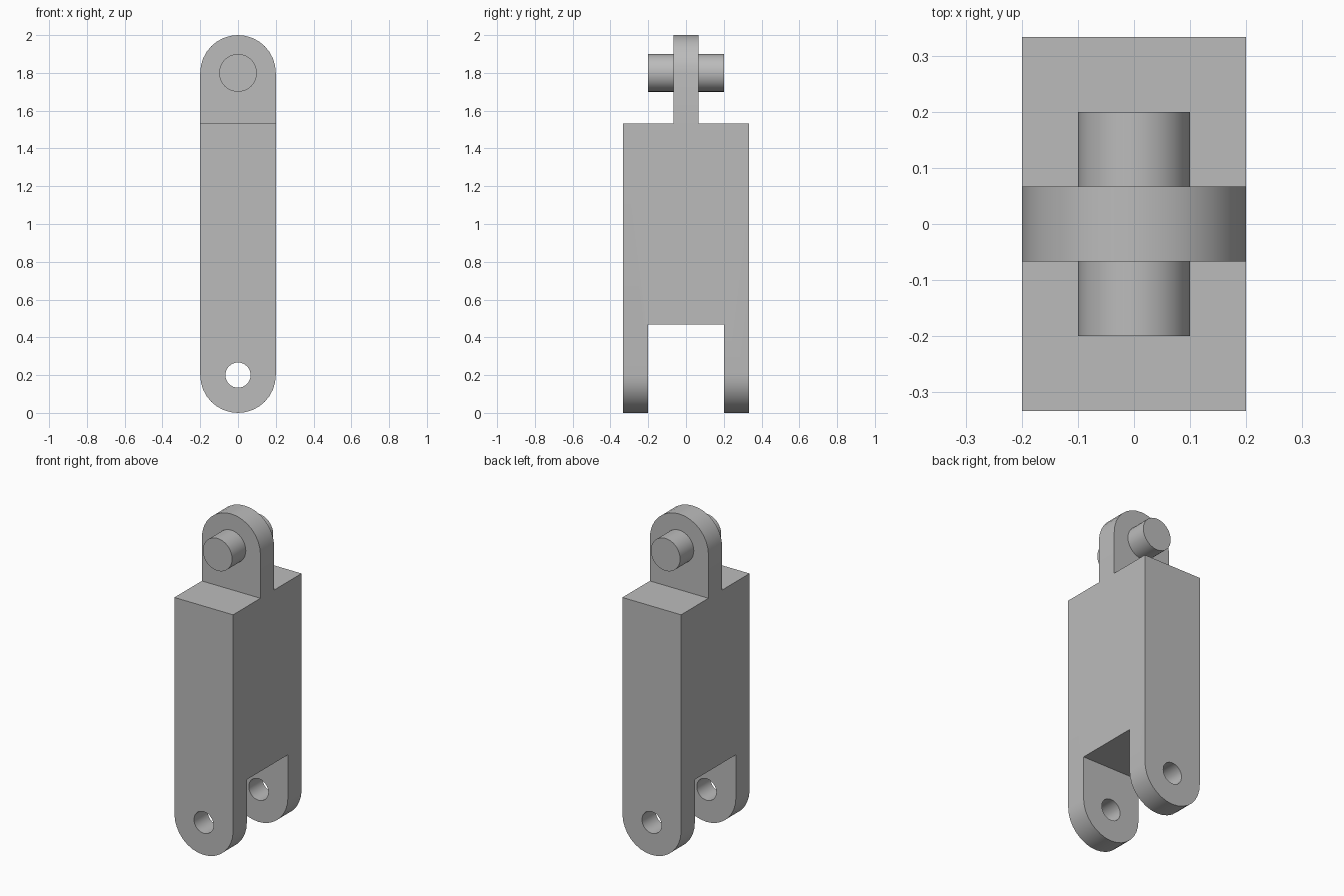
import bpy, bmesh, math

default_cube = bpy.data.objects.get("Cube")
if default_cube:
    bpy.data.objects.remove(default_cube, do_unlink=True)

R = 0.2            # rounded end radius and half width
U = 1 / 15         # base unit of the linkage
SEGMENTS = 32
LOW_AXIS, HIGH_AXIS = R, 2 - R
SLOT_TOP, SHOULDER = 7 * U, 23 * U

steel = bpy.data.materials.new("plain_grey")
steel.use_nodes = True
grey = (0.5, 0.5, 0.5, 1)
steel.diffuse_color = grey
steel.node_tree.nodes["Principled BSDF"].inputs["Base Color"].default_value = grey


def arc(radius, z, start, sweep, steps):
    """Points in the XZ plane around an axis at height z."""
    angles = [start + sweep * i / steps for i in range(steps + 1)]
    return [(radius * math.cos(a), z + radius * math.sin(a)) for a in angles]


def prism(name, profile, half_depth):
    """Extrude an XZ profile symmetrically along Y."""
    bm = bmesh.new()
    face = bm.faces.new([bm.verts.new((x, -half_depth, z)) for x, z in profile])
    new = bmesh.ops.extrude_face_region(bm, geom=[face])["geom"]
    moved = [v for v in new if isinstance(v, bmesh.types.BMVert)]
    bmesh.ops.translate(bm, verts=moved, vec=(0, 2 * half_depth, 0))
    bmesh.ops.recalc_face_normals(bm, faces=bm.faces)
    mesh = bpy.data.meshes.new(name)
    bm.to_mesh(mesh)
    bm.free()
    mesh.materials.append(steel)
    obj = bpy.data.objects.new(name, mesh)
    bpy.context.collection.objects.link(obj)
    return obj


def disc(name, radius, z, half_depth):
    circle = arc(radius, z, 0, math.tau, SEGMENTS)[:-1]
    return prism(name, circle, half_depth)


def activate(obj):
    bpy.ops.object.select_all(action='DESELECT')
    obj.select_set(True)
    bpy.context.view_layer.objects.active = obj


def cut(target, cutter):
    cutter.hide_render = True
    mod = target.modifiers.new("cut", 'BOOLEAN')
    mod.operation = 'DIFFERENCE'
    mod.solver = 'EXACT'
    mod.object = cutter
    activate(target)
    bpy.ops.object.modifier_apply(modifier=mod.name)
    bpy.data.objects.remove(cutter, do_unlink=True)


# Body with a rounded lower end, slotted into a fork and drilled across
body = prism("fork_body",
             arc(R, LOW_AXIS, math.pi, math.pi, SEGMENTS // 2)
             + [(R, SHOULDER), (-R, SHOULDER)], 5 * U)
slot = prism("slot_cutter", [(-1, -1), (1, -1), (1, SLOT_TOP), (-1, SLOT_TOP)], 3 * U)
cut(body, slot)
cut(body, disc("hole_cutter", U, LOW_AXIS, 1))

# Upper tongue with a rounded top
tongue = prism("upper_tongue",
               arc(R, HIGH_AXIS, 0, math.pi, SEGMENTS // 2)
               + [(-R, SHOULDER), (R, SHOULDER)], U)

# Pivot pin through the tongue
pin = disc("pivot_pin", R / 2, HIGH_AXIS, 3 * U)

for part in (body, tongue, pin):
    activate(part)
    bpy.ops.object.shade_smooth_by_angle(angle=math.radians(30))
